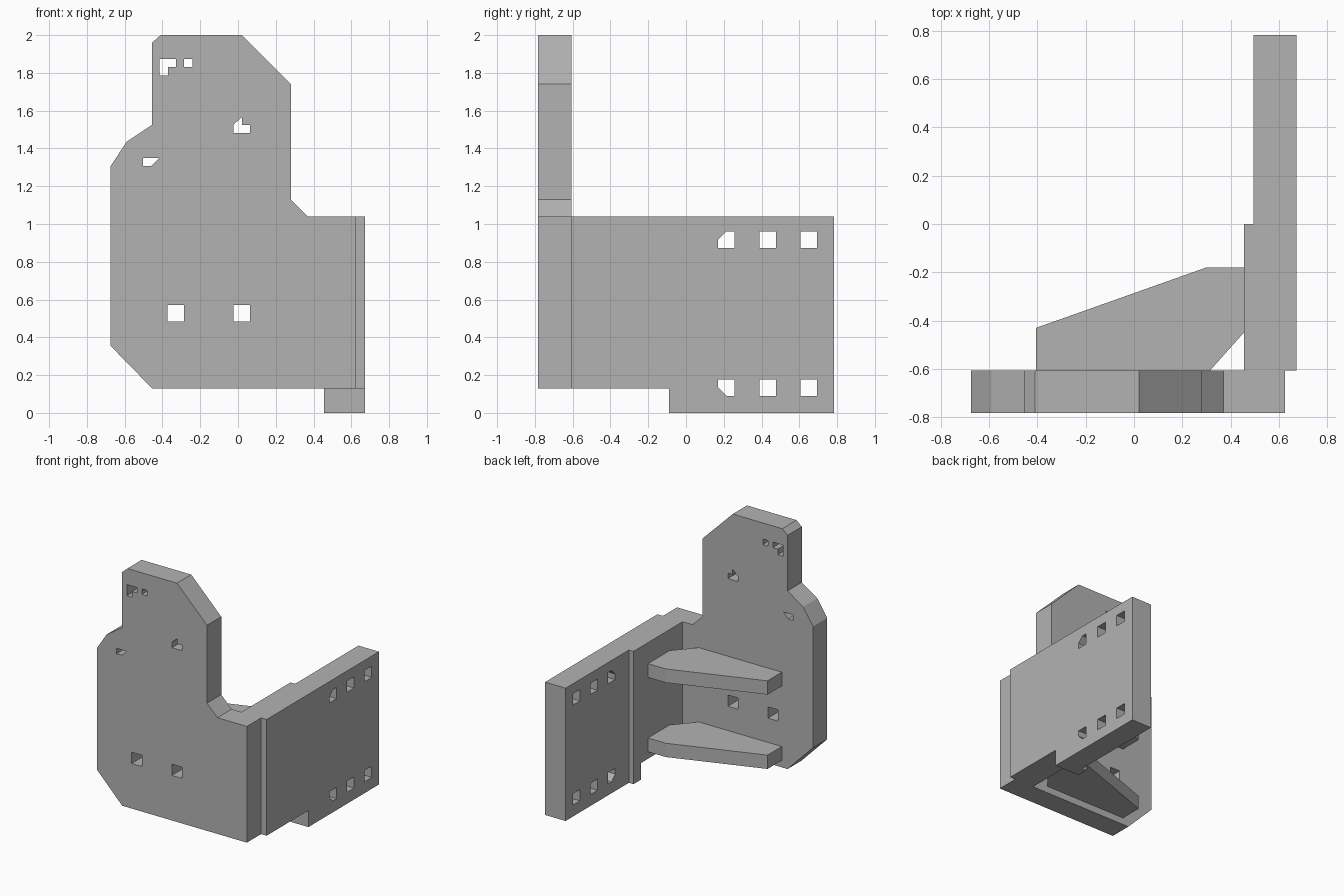
import bpy
import bmesh
from mathutils import Vector

cube = bpy.data.objects.get("Cube")
if cube:
    bpy.data.objects.remove(cube)

grey = bpy.data.materials.new("plain grey")
grey.use_nodes = True
colour = (0.45, 0.45, 0.45, 1)
grey.diffuse_color = colour
grey.node_tree.nodes["Principled BSDF"].inputs["Base Color"].default_value = colour

# How profile coordinates (u, v) and depth w map onto the model
FRONT = lambda u, v, w: Vector((u, w, v))
SIDE = lambda u, v, w: Vector((w, u, v))
FLAT = lambda u, v, w: Vector((u, v, w))


def plate(name, outline, low, high, place, holes=()):
    """Extrude an outline, pierced by holes, between two depths."""
    curve = bpy.data.curves.new(name + " profile", "CURVE")
    curve.dimensions = "2D"
    curve.fill_mode = "BOTH"
    curve.extrude = (high - low) / 2
    for loop in (outline, *holes):
        spline = curve.splines.new("POLY")
        spline.points.add(len(loop) - 1)
        for point, (u, v) in zip(spline.points, loop):
            point.co = (u, v, 0, 1)
        spline.use_cyclic_u = True
    helper = bpy.data.objects.new(name + " helper", curve)
    mesh = bpy.data.meshes.new_from_object(helper)
    bpy.data.objects.remove(helper)
    bpy.data.curves.remove(curve)

    bm = bmesh.new()
    bm.from_mesh(mesh)
    bmesh.ops.remove_doubles(bm, verts=bm.verts, dist=0.0005)
    for vert in bm.verts:
        u, v, w = vert.co
        vert.co = place(u, v, w + (low + high) / 2)
    bmesh.ops.recalc_face_normals(bm, faces=bm.faces)
    for face in bm.faces:
        face.smooth = False
        face.material_index = 0
    bm.to_mesh(mesh)
    bm.free()
    mesh.name = name
    mesh.materials.clear()
    mesh.materials.append(grey)
    obj = bpy.data.objects.new(name, mesh)
    bpy.context.scene.collection.objects.link(obj)
    return obj


def box(u, v, width, height):
    return [(u, v), (u + width, v), (u + width, v + height), (u, v + height)]


HOLE = 0.088
HALF = HOLE / 2

# Tall front plate with clipped corners and small openings
front_outline = [(-0.455, 0.13), (0.625, 0.13), (0.625, 1.04), (0.37, 1.04),
                 (0.28, 1.13), (0.28, 1.74), (0.02, 2), (-0.41, 2),
                 (-0.455, 1.96), (-0.455, 1.525), (-0.59, 1.435),
                 (-0.675, 1.305), (-0.675, 0.355)]
front_holes = [box(u, 0.483, HOLE, HOLE) for u in (-0.373, -0.025)]
front_holes += [
    box(-0.285, 1.83, HALF, HALF),
    [(-0.415, 1.785), (-0.37, 1.785), (-0.37, 1.83), (-0.328, 1.83),
     (-0.328, 1.873), (-0.415, 1.873)],
    [(-0.025, 1.483), (0.063, 1.483), (0.063, 1.525), (0.02, 1.525),
     (0.02, 1.565), (-0.025, 1.525)],
    [(-0.503, 1.307), (-0.46, 1.307), (-0.417, 1.35), (-0.503, 1.35)],
]
plate("front_plate", front_outline, -0.783, -0.607, FRONT, front_holes)

# Side plate with two rows of openings, the first of each row clipped
side_outline = [(-0.607, 0.13), (-0.09, 0.13), (-0.09, 0), (0.783, 0),
                (0.783, 1.04), (-0.607, 1.04)]
side_holes = [box(y, z, HOLE, HOLE) for y in (0.388, 0.605) for z in (0.09, 0.873)]
for z, end in ((0.873, 1), (0.178, -1)):
    side_holes.append([(0.17, z), (0.258, z), (0.258, z + end * HOLE),
                       (0.17 + HALF, z + end * HOLE), (0.17, z + end * HALF)])
plate("side_plate", side_outline, 0.495, 0.673, SIDE, side_holes)

# Thickened inner part of the side plate
pad_outline = [(-0.607, 0.13), (-0.09, 0.13), (-0.09, 0), (0, 0), (0, 1.04), (-0.607, 1.04)]
plate("side_plate_inner_pad", pad_outline, 0.455, 0.495, SIDE)

# Two tapered braces joining the plates
brace_outline = [(-0.405, -0.607), (0.315, -0.607), (0.455, -0.45),
                 (0.455, -0.18), (0.30, -0.18), (-0.405, -0.43)]
for name, bottom in (("lower_brace", 0.185), ("upper_brace", 0.767)):
    plate(name, brace_outline, bottom, bottom + 0.108, FLAT)
